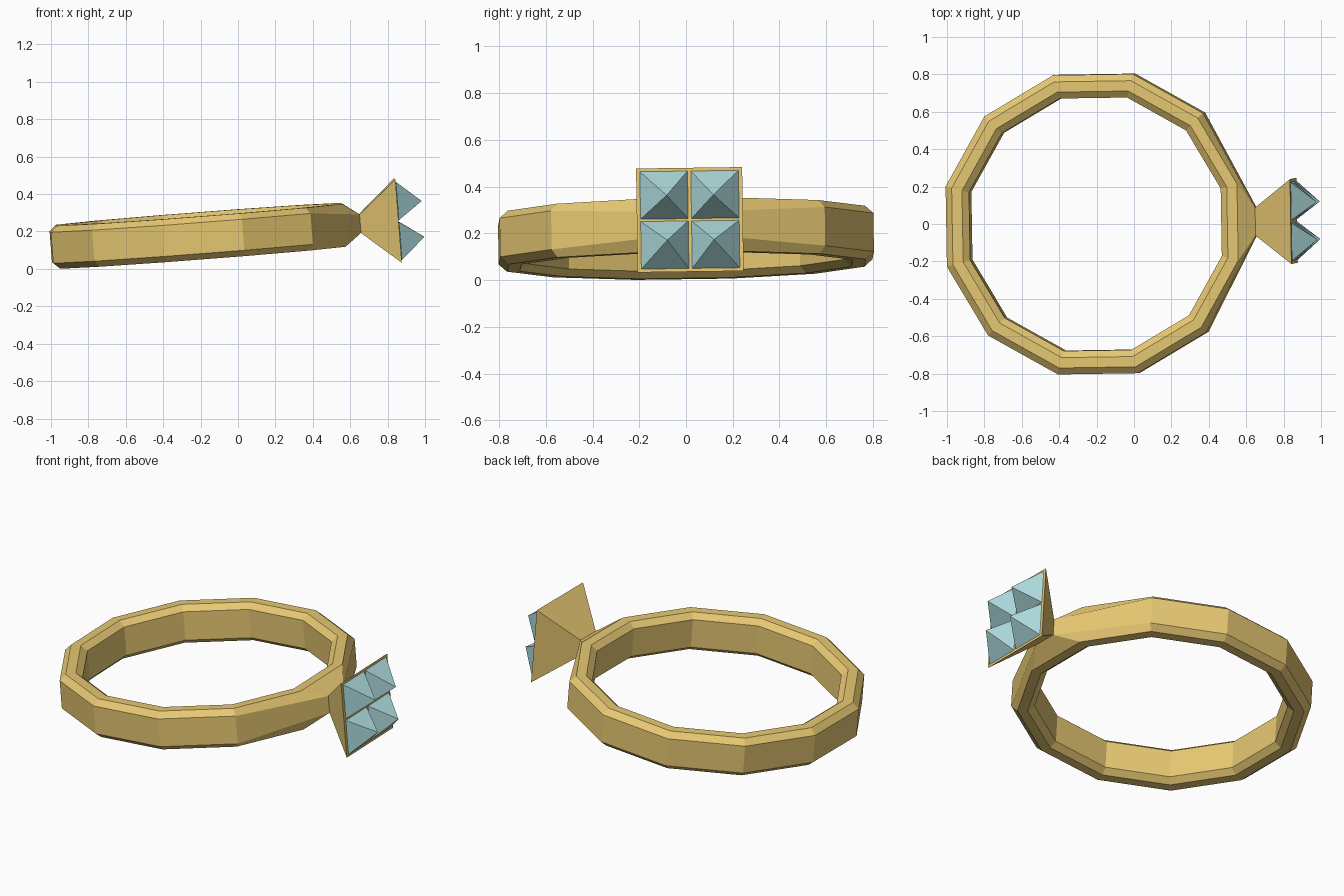
import bpy, bmesh
from math import radians, cos, sin, pi
from mathutils import Matrix, Euler

if "Cube" in bpy.data.objects:
    bpy.data.objects.remove(bpy.data.objects["Cube"])

# whole ring leans slightly
place = Matrix.Translation((-0.2, 0, 0.177)) @ Euler(
    (radians(0.8), radians(-4.4), radians(0.9))).to_matrix().to_4x4()


def material(name, color):
    m = bpy.data.materials.new(name)
    m.diffuse_color = color
    m.use_nodes = True
    m.node_tree.nodes["Principled BSDF"].inputs["Base Color"].default_value = m.diffuse_color
    return m


def finish(bm, name, mat):
    bmesh.ops.recalc_face_normals(bm, faces=bm.faces)
    mesh = bpy.data.meshes.new(name)
    bm.to_mesh(mesh)
    bm.free()
    mesh.materials.append(mat)
    obj = bpy.data.objects.new(name, mesh)
    bpy.context.collection.objects.link(obj)
    obj.matrix_world = place
    return obj


gold = material("gold", (0.80, 0.58, 0.17, 1))
aqua = material("aqua", (0.42, 0.70, 0.72, 1))

# band: chamfered section (distance, height) swept round 12 sides
SIDES = 12
section = [(0.80, -0.083), (0.80, 0.083), (0.765, 0.115), (0.71, 0.115),
           (0.675, 0.085), (0.675, -0.085), (0.71, -0.115), (0.765, -0.115)]
n = len(section)
bm = bmesh.new()
rings = []
for k in range(SIDES):
    a = (k + 0.5) * 2 * pi / SIDES
    loop = []
    for i, (d, z) in enumerate(section):
        r = d / cos(pi / SIDES)
        p = [r * cos(a), r * sin(a), z]
        if k in (0, SIDES - 1) and i < 2:
            # outer wall pinches into the neck of the setting
            p = [0.855, 0.075 if k == 0 else -0.075, 0.05 if i else -0.05]
        loop.append(bm.verts.new(p))
    rings.append(loop)
for k in range(SIDES):
    r0, r1 = rings[k], rings[(k + 1) % SIDES]
    for i in range(n):
        if k == SIDES - 1 and i == 0:
            continue  # opening for the setting
        j = (i + 1) % n
        bm.faces.new((r0[i], r0[j], r1[j], r1[i]))

# flared setting growing out of the neck, closed by a flat face
neck = [rings[-1][0], rings[0][0], rings[0][1], rings[-1][1]]
rim = [bm.verts.new((1.058, y, z)) for y, z in
       ((-0.227, -0.223), (0.227, -0.223), (0.227, 0.223), (-0.227, 0.223))]
for i in range(4):
    j = (i + 1) % 4
    bm.faces.new((neck[i], neck[j], rim[j], rim[i]))
bm.faces.new(rim)
finish(bm, "band_and_setting", gold)

# four pyramid gems
bm = bmesh.new()
H = 0.102
for cy in (-0.109, 0.109):
    for cz in (-0.107, 0.107):
        base = [bm.verts.new((1.06, cy + sy * H, cz + sz * H))
                for sy, sz in ((-1, -1), (1, -1), (1, 1), (-1, 1))]
        tip = bm.verts.new((1.191, cy * 0.92, cz * 0.9))
        bm.faces.new(base)
        for i in range(4):
            bm.faces.new((base[i], base[(i + 1) % 4], tip))
finish(bm, "gems", aqua)
